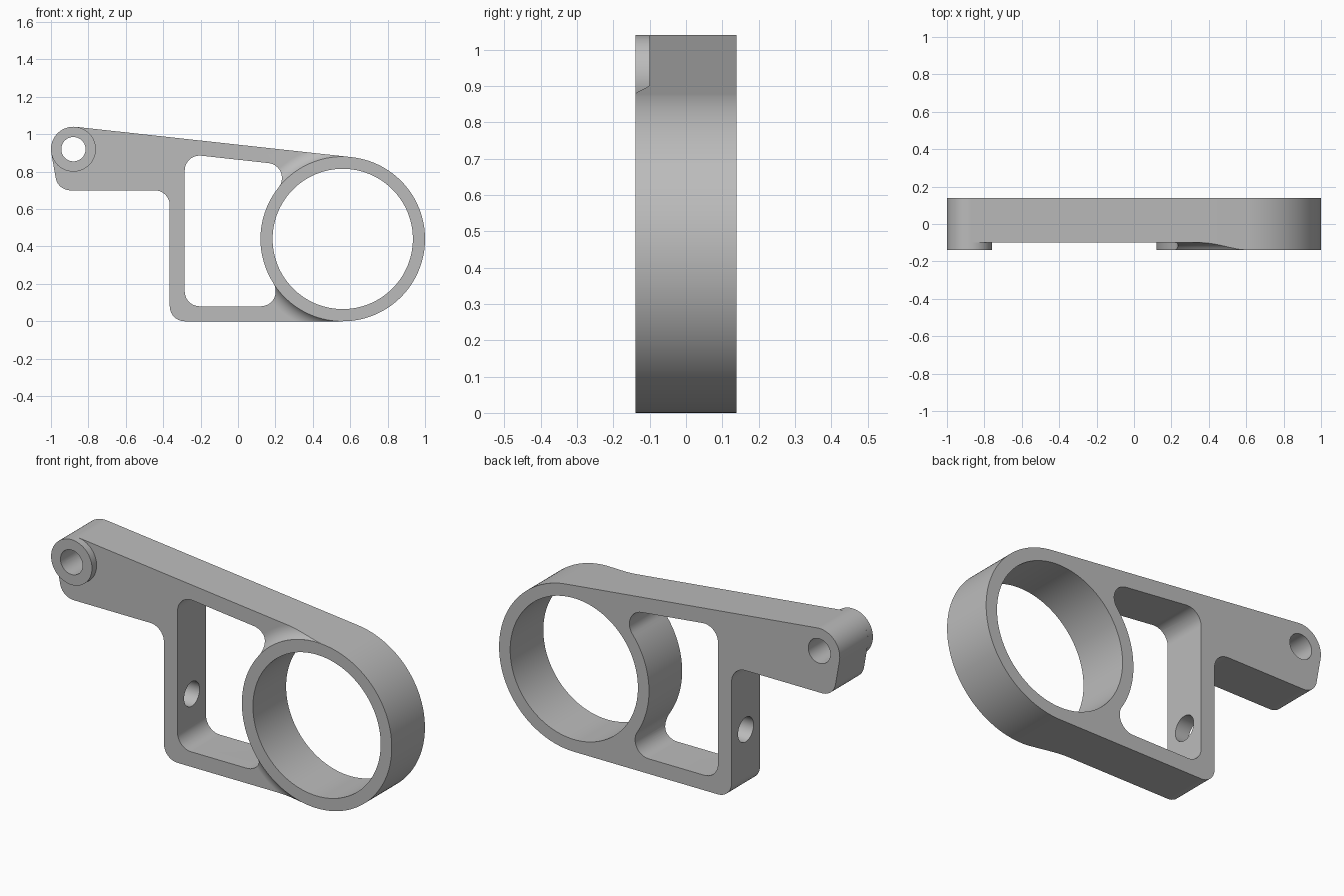
import bpy, bmesh
from math import radians, degrees, sin, cos, asin, atan2, pi, sqrt
from mathutils import Vector

cube = bpy.data.objects.get("Cube")
if cube:
    bpy.data.objects.remove(cube, do_unlink=True)

# Main dimensions (x, z plane; y is the thickness direction)
RING, RING_R, BORE_R = Vector((0.56, 0.44)), 0.44, 0.375
BOSS, BOSS_R, HOLE_R = Vector((-0.88, 0.92)), 0.12, 0.065
FRONT, PLATE, BACK = -0.139, -0.1, 0.139
WALL, FIL = 0.08, 0.08
POST_X = -0.365

grey = bpy.data.materials.new("Plain Grey")
grey.use_nodes = True
grey.diffuse_color = (0.5, 0.5, 0.5, 1)
grey.node_tree.nodes["Principled BSDF"].inputs["Base Color"].default_value = (0.5, 0.5, 0.5, 1)


def arc(c, r, a0, a1, n):
    """Points on an arc, angles in degrees."""
    return [c + r * Vector((cos(a), sin(a)))
            for a in (radians(a0 + (a1 - a0) * i / n) for i in range(n + 1))]


def fillet(prev, p, nxt, r, n=10):
    """Rounded corner at p."""
    u, v = (prev - p).normalized(), (nxt - p).normalized()
    half = u.angle(v) / 2
    c = p + (u + v).normalized() * r / sin(half)
    s, e = [p + w * r * cos(half) / sin(half) - c for w in (u, v)]
    a0, a1 = degrees(atan2(s.y, s.x)), degrees(atan2(e.y, e.x))
    turn = (a1 - a0 + 180) % 360 - 180
    return arc(c, r, a0, a0 + turn, n)


def finish(name, bm):
    bmesh.ops.recalc_face_normals(bm, faces=bm.faces)
    me = bpy.data.meshes.new(name)
    bm.to_mesh(me)
    bm.free()
    me.materials.append(grey)
    ob = bpy.data.objects.new(name, me)
    bpy.context.collection.objects.link(ob)
    return ob


def prism(name, pts, y0, y1):
    """Outline in x, z extruded along y."""
    bm = bmesh.new()
    face = bm.faces.new([bm.verts.new((p.x, y0, p.y)) for p in pts])
    new = bmesh.ops.extrude_face_region(bm, geom=[face])["geom"]
    bmesh.ops.translate(bm, vec=(0, y1 - y0, 0),
                        verts=[g for g in new if isinstance(g, bmesh.types.BMVert)])
    return finish(name, bm)


def disc(name, c, r, y0, y1, n=96):
    return prism(name, arc(c, r, 0, 360, n)[:-1], y0, y1)


def activate(ob):
    bpy.ops.object.select_all(action='DESELECT')
    ob.select_set(True)
    bpy.context.view_layer.objects.active = ob


def cut(ob, cutter):
    activate(ob)
    mod = ob.modifiers.new("cut", 'BOOLEAN')
    mod.operation, mod.solver, mod.object = 'DIFFERENCE', 'EXACT', cutter
    bpy.ops.object.modifier_apply(modifier=mod.name)
    bpy.data.objects.remove(cutter, do_unlink=True)


# Sloping top edge: common tangent of boss and ring
d = RING - BOSS
top_angle = atan2(d.y, d.x) + asin((RING_R - BOSS_R) / d.length)
tangent = Vector((cos(top_angle), sin(top_angle)))
normal = Vector((-tangent.y, tangent.x))
top_deg = degrees(top_angle) + 90

# Bracket body outline
boss_arc = arc(BOSS, BOSS_R, top_deg, 190, 24)
heel, inner, foot = Vector((-0.963, 0.7)), Vector((POST_X, 0.7)), Vector((POST_X, 0))
ring_bottom = Vector((RING.x, 0))
outline = (boss_arc + fillet(boss_arc[-1], heel, inner, FIL)
           + fillet(heel, inner, foot, FIL) + fillet(inner, foot, ring_bottom, FIL)
           + arc(RING, RING_R, -90, top_deg, 80))
body = prism("bracket_body", outline, FRONT, BACK)

# Window, blended into the outside of the ring by tangent fillets
up = RING_R - WALL - FIL
along = sqrt((RING_R + FIL) ** 2 - up ** 2)
low = RING + Vector((-along, -up))
high = RING + normal * up - tangent * along
low_deg = degrees(atan2(up, along))
high_deg = 180 + top_deg - 90 - low_deg
left = POST_X + WALL
line_pt = RING + normal * (RING_R - WALL)
corner_top = line_pt + tangent * ((left - line_pt.x) / tangent.x)
corner_low = Vector((left, WALL))
window = (arc(low, FIL, -90, low_deg, 14)
          + arc(RING, RING_R, 180 + low_deg, high_deg, 32)[1:-1]
          + arc(high, FIL, high_deg - 180, top_deg, 14)
          + fillet(line_pt, corner_top, corner_low, FIL)
          + fillet(corner_top, corner_low, low - Vector((0, FIL)), FIL))
cut(body, prism("window_cutter", window, -0.5, 0.5))

# Large bore and pivot hole
cut(body, disc("bore_cutter", RING, BORE_R, -0.5, 0.5, 128))
cut(body, disc("pivot_cutter", BOSS, HOLE_R, -0.5, 0.5, 48))

# Cross hole through the post
bpy.ops.mesh.primitive_cylinder_add(vertices=48, radius=HOLE_R, depth=0.2,
                                    location=(POST_X + WALL / 2, 0.02, 0.32),
                                    rotation=(0, pi / 2, 0))
cut(body, bpy.context.object)

# Recess the front around the ring, leaving a concave blend
blend_r, blend_w, r_in = 0.08, 0.068, RING_R + 0.0005
profile = [(r_in, -0.3)]
for i in range(11):
    x = blend_w * (1 - i / 10)
    profile.append((r_in + blend_w - x, PLATE - blend_r + sqrt(blend_r ** 2 - x ** 2)))
profile += [(2.2, PLATE), (2.2, -0.3)]
bm = bmesh.new()
vs = [bm.verts.new((RING.x + r, y, RING.y)) for r, y in profile]
es = [bm.edges.new((vs[i - 1], vs[i])) for i in range(len(vs))]
bmesh.ops.spin(bm, geom=vs + es, cent=(RING.x, 0, RING.y), axis=(0, 1, 0),
               angle=2 * pi, steps=128, use_merge=True)
bmesh.ops.remove_doubles(bm, verts=bm.verts, dist=1e-5)
cut(body, finish("recess_cutter", bm))

# Raised collar around the pivot hole
collar = disc("pivot_collar", BOSS, BOSS_R, FRONT, PLATE + 0.002)
cut(collar, disc("collar_cutter", BOSS, HOLE_R, -0.5, 0.5, 48))

# Smooth curved walls, crisp edges
for ob in (body, collar):
    activate(ob)
    bpy.ops.object.shade_smooth_by_angle(angle=radians(30))
    ob.modifiers.new("even_shading", 'WEIGHTED_NORMAL').keep_sharp = True
